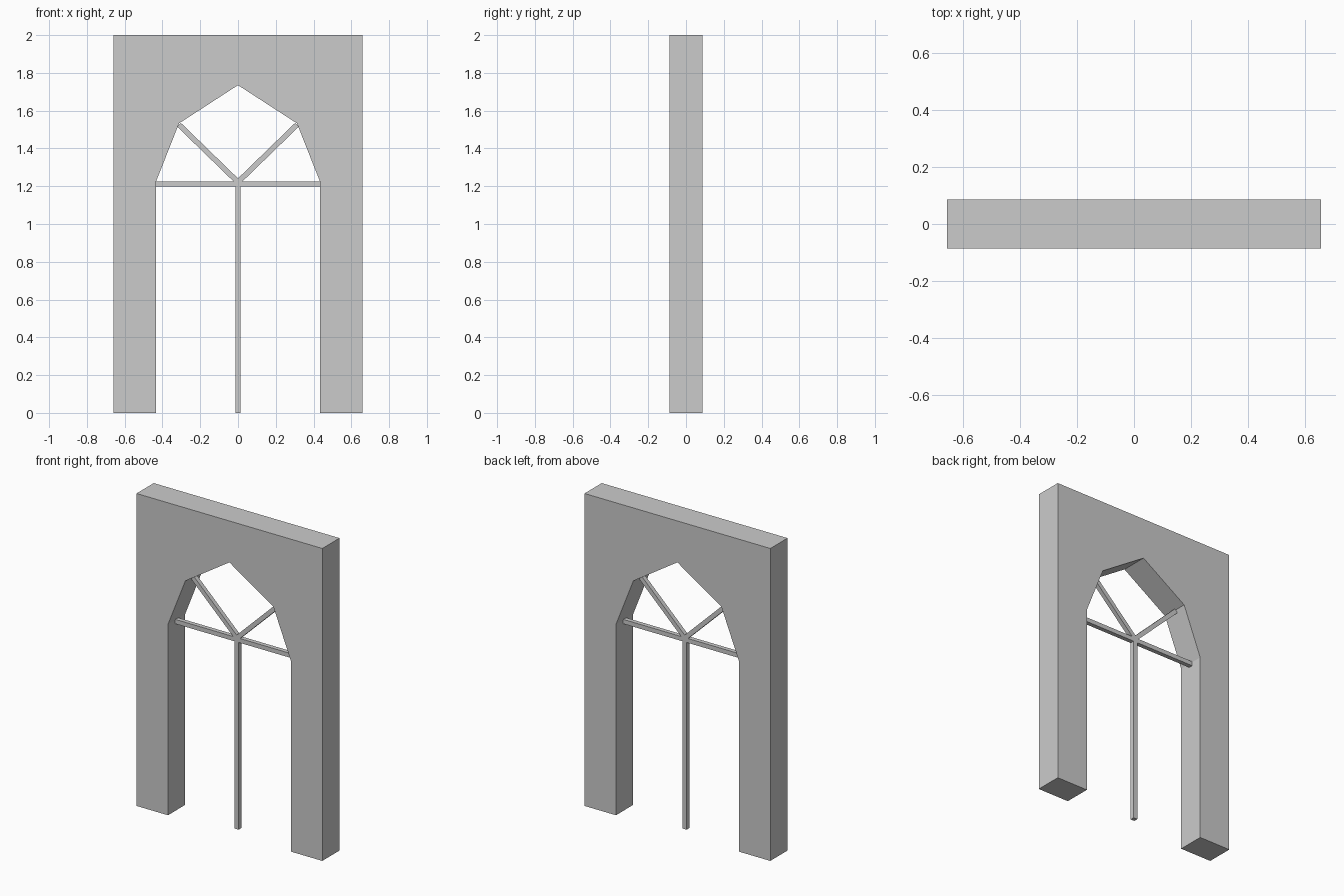
import bpy, bmesh, math
from mathutils import Matrix

if "Cube" in bpy.data.objects:
    bpy.data.objects.remove(bpy.data.objects["Cube"])

DEPTH = 0.174
BAR = 0.028


def prism(name, outline, depth):
    """Extrude an x-z outline symmetrically about y = 0."""
    bm = bmesh.new()
    face = bm.faces.new([bm.verts.new((x, -depth / 2, z)) for x, z in outline])
    new = bmesh.ops.extrude_face_region(bm, geom=[face])["geom"]
    verts = [v for v in new if isinstance(v, bmesh.types.BMVert)]
    bmesh.ops.translate(bm, vec=(0, depth, 0), verts=verts)
    bmesh.ops.recalc_face_normals(bm, faces=bm.faces)
    return finish(name, bm)


def bar(name, a, b):
    """Square bar between two x-z points."""
    dx, dz = b[0] - a[0], b[1] - a[1]
    bm = bmesh.new()
    bmesh.ops.create_cube(bm, size=1, matrix=(
        Matrix.Translation(((a[0] + b[0]) / 2, 0, (a[1] + b[1]) / 2))
        @ Matrix.Rotation(-math.atan2(dz, dx), 4, 'Y')
        @ Matrix.Diagonal((math.hypot(dx, dz), BAR, BAR, 1))))
    return finish(name, bm)


def finish(name, bm):
    mesh = bpy.data.meshes.new(name)
    bm.to_mesh(mesh)
    bm.free()
    obj = bpy.data.objects.new(name, mesh)
    bpy.context.collection.objects.link(obj)
    return obj


# Wall with a five-sided arch opening
half = [(0.658, 2.0), (0.658, 0), (0.435, 0), (0.435, 1.222), (0.312, 1.533)]
prism("arch_wall", half + [(0, 1.735)] + [(-x, z) for x, z in reversed(half)], DEPTH)

# Window bars: centre post, transom and two fanlight spokes
bar("centre_post", (0, 0), (0, 1.2))
bar("transom", (-0.436, 1.212), (0.436, 1.212))
for side, label in ((-1, "left"), (1, "right")):
    bar(f"fanlight_spoke_{label}", (0, 1.222), (side * 0.312, 1.525))
